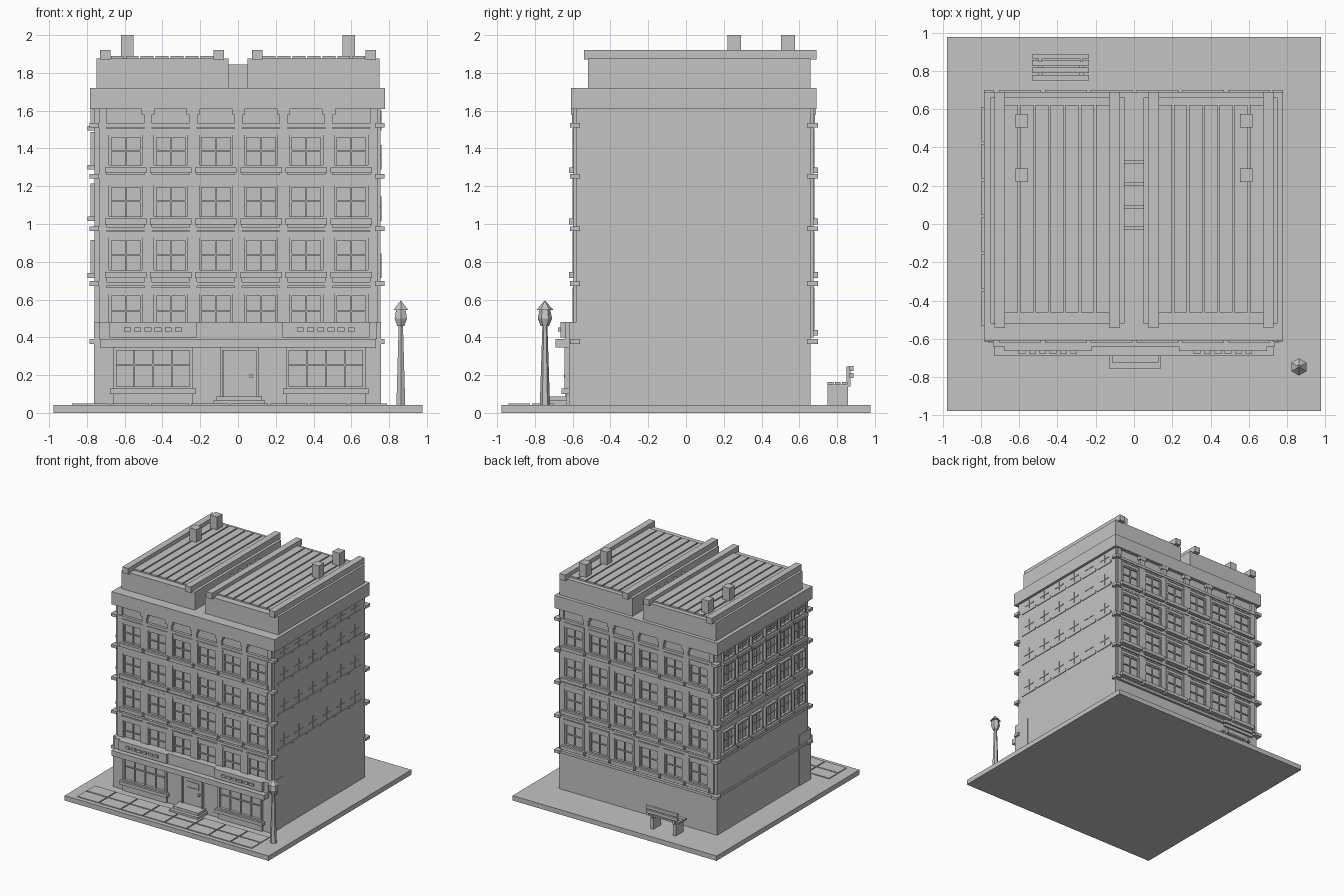
import bpy, bmesh
from mathutils import Matrix

cube = bpy.data.objects.get("Cube")
if cube:
    bpy.data.objects.remove(cube, do_unlink=True)

stone = bpy.data.materials.new("plain_grey")
stone.use_nodes = True
GREY = (0.55, 0.55, 0.55, 1)
stone.diffuse_color = GREY
stone.node_tree.nodes["Principled BSDF"].inputs["Base Color"].default_value = GREY

parts = {}


def mesh_of(name):
    return parts.setdefault(name, bmesh.new())


def box(name, x0, x1, y0, y1, z0, z1):
    size = Matrix.Diagonal((abs(x1 - x0), abs(y1 - y0), z1 - z0, 1))
    place = Matrix.Translation(((x0 + x1) / 2, (y0 + y1) / 2, (z0 + z1) / 2))
    bmesh.ops.create_cube(mesh_of(name), size=1, matrix=place @ size)


def cone(name, x, y, z0, z1, r0, r1):
    bmesh.ops.create_cone(mesh_of(name), cap_ends=True, segments=6, radius1=r0, radius2=r1,
                          depth=z1 - z0, matrix=Matrix.Translation((x, y, (z0 + z1) / 2)))


# Wall planes of the main block
FRONT, BACK, LEFT, RIGHT = -0.58, 0.66, 0.755, -0.76


def wall_box(side, part, u0, u1, d, z0, z1):
    """Box on a wall: u runs along the wall, d is how far it stands out."""
    name = side + "_" + part
    if side == "front":
        box(name, u0, u1, FRONT - d, FRONT + 0.01, z0, z1)
    elif side == "shop":
        box(name, u0, u1, -0.62 - d, -0.61, z0, z1)
    elif side == "back":
        box(name, u0, u1, BACK - 0.01, BACK + d, z0, z1)
    elif side == "left":
        box(name, LEFT - 0.01, LEFT + d, u0, u1, z0, z1)
    else:
        box(name, RIGHT - d, RIGHT + 0.01, u0, u1, z0, z1)


def frame(side, part, u0, u1, d, z0, z1, t):
    wall_box(side, part, u0, u0 + t, d, z0, z1)
    wall_box(side, part, u1 - t, u1, d, z0, z1)
    wall_box(side, part, u0 + t, u1 - t, d, z1 - t, z1)
    wall_box(side, part, u0 + t, u1 - t, d, z0, z0 + t)


def cross(side, u, z0, z1, half, d, t=0.008):
    mid = z0 + (z1 - z0) * 0.52
    wall_box(side, "mullions", u - t / 2, u + t / 2, d, z0, z1)
    wall_box(side, "mullions", u - half, u + half, d, mid - t / 2, mid + t / 2)


# Ground slab and paving tiles
box("ground_slab", -0.977, 0.977, -0.977, 0.977, 0, 0.042)
for i in range(8):
    for j in range(2):
        x, y = -0.88 + i * 0.21, -0.94 + j * 0.125
        box("paving_tiles", x, x + 0.2, y, y + 0.115, 0.04, 0.049)

# Main block, cornice and shop base
box("main_walls", RIGHT, LEFT, FRONT, BACK, 0.04, 1.65)
box("cornice", -0.783, 0.778, -0.61, 0.69, 1.61, 1.72)
box("shop_base", -0.763, 0.758, -0.62, -0.46, 0.04, 0.48)

# Windows, sills, pilasters and ledges on front and back
ROWS = [(0.44, 0.665), (0.745, 0.96), (1.028, 1.24), (1.3, 1.505)]
for side in ("front", "back"):
    for z0, z1 in ROWS:
        for i in range(6):
            u = -0.595 + i * 0.239
            frame(side, "window_surrounds", u - 0.1, u + 0.1, 0.02, z0, z1, 0.012)
            frame(side, "window_frames", u - 0.088, u + 0.088, 0.012, z0, z1 - 0.035, 0.012)
            wall_box(side, "window_lintels", u - 0.088, u + 0.088, 0.016, z1 - 0.035, z1)
            cross(side, u, z0 + 0.01, z1 - 0.045, 0.08, 0.01)
            wall_box(side, "window_sills", u - 0.11, u + 0.11, 0.04, z0 - 0.03, z0)
    for i in range(7):
        u = -0.715 + i * 0.239
        wall_box(side, "pilasters", u - 0.02, u + 0.02, 0.016, 0.4, 1.61)
        if 0 < i < 6:
            wall_box(side, "bracket_heads", u - 0.035, u + 0.035, 0.028, 1.58, 1.61)
            wall_box(side, "brackets", u - 0.022, u + 0.022, 0.024, 1.53, 1.58)
    for z in (0.365, 0.672, 0.962, 1.24, 1.51):
        wall_box(side, "floor_ledges", -0.745, 0.745, 0.022, z, z + 0.022)
        for x in (-0.785, 0.725):
            y0, y1 = (-0.615, -0.56) if side == "front" else (0.64, 0.7)
            box(side + "_ledge_ends", x, x + 0.05, y0, y1, z, z + 0.025)

# Side walls: projecting windows on one, slim sills and glazing bars on the other
SILLS = [0.715, 1.015, 1.288, 1.495]
for z in SILLS:
    top = min(z + 0.2, 1.605)
    for i in range(6):
        u = -0.443 + i * 0.193
        wall_box("left", "window_sills", u - 0.087, u + 0.087, 0.006, z, z + 0.022)
        cross("left", u, z + 0.02, min(z + 0.13, 1.6), 0.055, 0.005)
        wall_box("right", "window_sills", u - 0.09, u + 0.09, 0.038, z, z + 0.025)
        frame("right", "window_frames", u - 0.08, u + 0.08, 0.022, z + 0.025, top, 0.014)
        cross("right", u, z + 0.03, top - 0.005, 0.07, 0.012)
for z in (0.365, 0.672, 0.962, 1.24):
    wall_box("right", "floor_ledges", -0.58, 0.66, 0.01, z, z + 0.022)

# Shop front: ledge, fascia boards, display windows
box("shop_ledge", -0.73, 0.73, -0.69, -0.6, 0.345, 0.39)
box("shop_fascia", -0.735, 0.735, -0.64, -0.6, 0.39, 0.48)
for x in (-0.45, 0.465):
    box("sign_boards", x - 0.23, x + 0.23, -0.665, -0.6, 0.4, 0.48)
    for i in range(6):
        u = x - 0.135 + i * 0.054
        box("sign_studs", u - 0.018, u + 0.018, -0.678, -0.66, 0.432, 0.453)
    frame("shop", "window_frames", x - 0.21, x + 0.21, 0.022, 0.125, 0.345, 0.016)
    wall_box("shop", "window_sills", x - 0.227, x + 0.227, 0.04, 0.1, 0.128)
    wall_box("shop", "window_plinths", x - 0.21, x + 0.21, 0.015, 0.042, 0.1)
    wall_box("shop", "mullions", x - 0.2, x + 0.2, 0.01, 0.25, 0.258)
    for k in (-1, 0, 1):
        wall_box("shop", "mullions", x + k * 0.1 - 0.004, x + k * 0.1 + 0.004, 0.01, 0.13, 0.34)

# Door and step
frame("shop", "door_frame", -0.095, 0.11, 0.02, 0.07, 0.345, 0.014)
wall_box("shop", "door", -0.08, 0.096, 0.008, 0.08, 0.335)
frame("shop", "door_window", -0.05, 0.066, 0.014, 0.23, 0.288, 0.008)
wall_box("shop", "door_knob", 0.062, 0.08, 0.025, 0.187, 0.203)
box("door_step_lower", -0.13, 0.142, -0.755, -0.61, 0.04, 0.065)
box("door_step_upper", -0.115, 0.127, -0.725, -0.61, 0.065, 0.088)

# Two roof blocks with edge beams, slats and chimneys
for s, tag in ((1, "left"), (-1, "right")):
    box(tag + "_roof_block", s * 0.05, s * 0.75, -0.52, 0.66, 1.72, 1.877)
    for x in (0.102, 0.702):
        box(tag + "_roof_beams", s * (x - 0.028), s * (x + 0.028), -0.54, 0.69, 1.87, 1.922)
    for i in range(7):
        x = 0.165 + i * 0.079
        box(tag + "_roof_slats", s * (x - 0.034), s * (x + 0.034), -0.462, 0.622, 1.875, 1.89)
    for y in (0.255, 0.54):
        box(tag + "_chimneys", s * 0.553, s * 0.62, y - 0.036, y + 0.036, 1.875, 2.0)
for y in (-0.03, 0.08, 0.2, 0.315):
    box("roof_gap_walls", -0.05, 0.05, y, y + 0.018, 1.72, 1.845)

# Street lamp
LX, LY = 0.862, -0.747
cone("lamp_post", LX, LY, 0.04, 0.47, 0.027, 0.013)
cone("lamp_lantern", LX, LY, 0.46, 0.5, 0.022, 0.038)
cone("lamp_lantern", LX, LY, 0.5, 0.55, 0.038, 0.028)
cone("lamp_roof", LX, LY, 0.545, 0.582, 0.045, 0.012)
cone("lamp_finial", LX, LY, 0.58, 0.592, 0.012, 0.004)

# Bench
for x in (-0.49, -0.275):
    box("bench_legs", x - 0.013, x + 0.013, 0.75, 0.858, 0.04, 0.15)
    box("bench_back_posts", x - 0.008, x + 0.008, 0.85, 0.87, 0.14, 0.245)
for i in range(3):
    y = 0.75 + i * 0.038
    box("bench_seat", -0.533, -0.235, y, y + 0.03, 0.15, 0.164)
for z in (0.185, 0.222):
    box("bench_back", -0.533, -0.235, 0.866, 0.886, z, z + 0.027)

# Turn every part into an object
for name, bm in parts.items():
    mesh = bpy.data.meshes.new(name)
    bmesh.ops.recalc_face_normals(bm, faces=bm.faces)
    bm.to_mesh(mesh)
    bm.free()
    mesh.materials.append(stone)
    bpy.context.collection.objects.link(bpy.data.objects.new(name, mesh))
